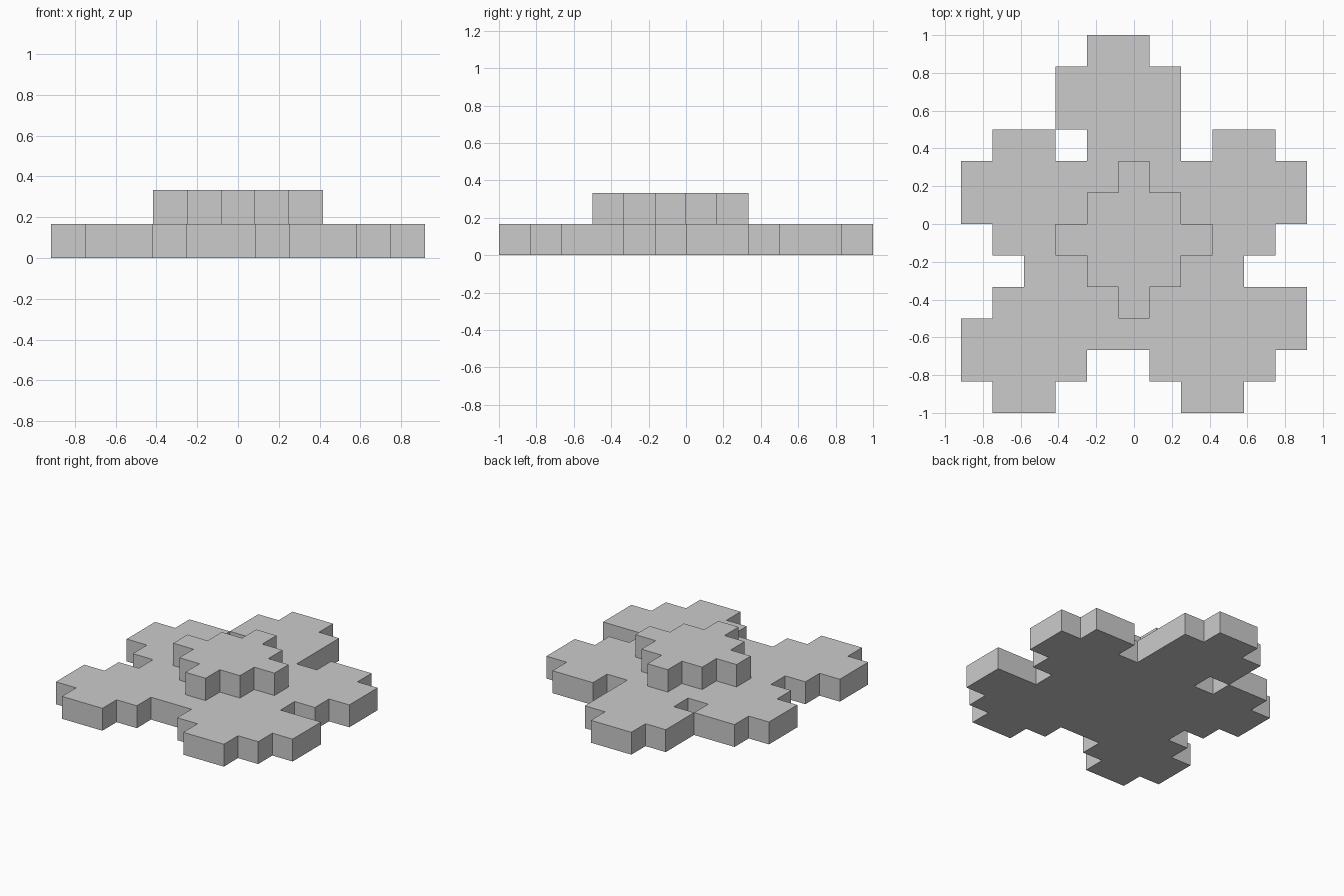
import bpy, bmesh

if "Cube" in bpy.data.objects:
    bpy.data.objects.remove(bpy.data.objects["Cube"])

U = 1 / 6  # size of one block


def block_layer(name, rows, top_row, level):
    """One-block-thick slab. rows run back to front, each a list of (start, end) columns."""
    cells = {(c, top_row - r) for r, runs in enumerate(rows)
             for a, b in runs for c in range(a, b)}
    bm = bmesh.new()

    def quad(points):
        bm.faces.new([bm.verts.new(((x - 5.5) * U, y * U, z * U)) for x, y, z in points])

    lo, hi = level, level + 1
    for x, y in cells:
        ring = [(x, y), (x + 1, y), (x + 1, y + 1), (x, y + 1)]
        quad([(*p, hi) for p in ring])
        quad([(*p, lo) for p in reversed(ring)])
        # walls only on the outline
        for i, (dx, dy) in enumerate([(0, -1), (1, 0), (0, 1), (-1, 0)]):
            if (x + dx, y + dy) not in cells:
                p, q = ring[i], ring[(i + 1) % 4]
                quad([(*p, lo), (*q, lo), (*q, hi), (*p, hi)])
    bmesh.ops.remove_doubles(bm, verts=bm.verts, dist=1e-4)
    mesh = bpy.data.meshes.new(name)
    bm.to_mesh(mesh)
    bm.free()
    obj = bpy.data.objects.new(name, mesh)
    bpy.context.collection.objects.link(obj)
    return obj


# Five joined petals, lower layer
block_layer("flower_petals", [
    [(4, 6)],
    [(3, 7)],
    [(3, 7)],
    [(1, 3), (4, 7), (8, 10)],
    [(0, 11)],
    [(0, 11)],
    [(1, 10)],
    [(2, 9)],
    [(1, 11)],
    [(0, 11)],
    [(0, 4), (6, 10)],
    [(1, 3), (7, 9)],
], 5, 0)

# Raised diamond-shaped centre
block_layer("flower_centre", [[(5 - k, 6 + k)] for k in (0, 1, 2, 1, 0)], 1, 1)
